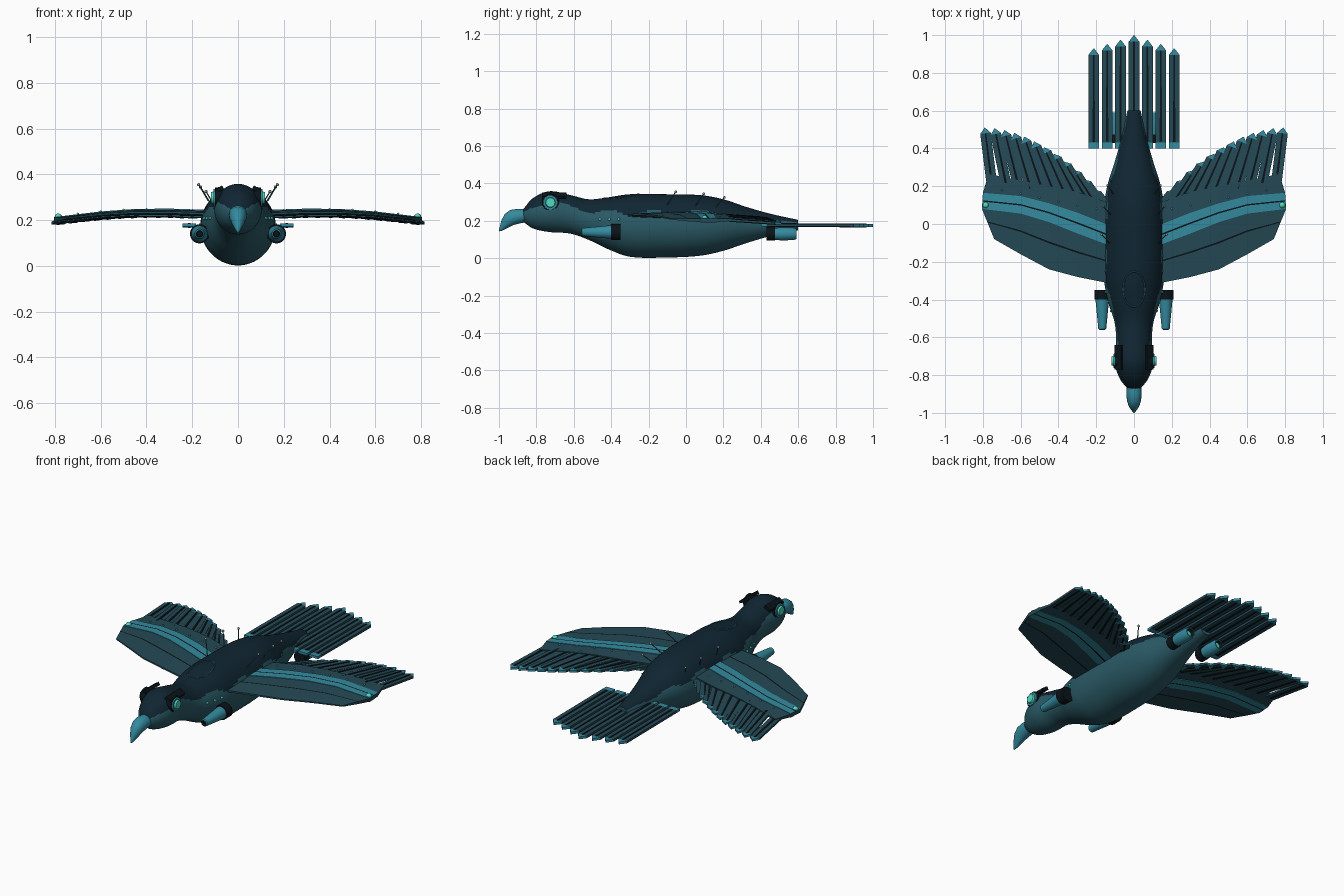
import bpy, bmesh, math
from mathutils import Vector

if "Cube" in bpy.data.objects:
    bpy.data.objects.remove(bpy.data.objects["Cube"])

def mat(name, c):
    m = bpy.data.materials.new(name)
    m.diffuse_color = (*c, 1)
    m.use_nodes = True
    m.node_tree.nodes["Principled BSDF"].inputs["Base Color"].default_value = m.diffuse_color
    return m

NAVY = mat("dark navy", (.005, .019, .032))
TEAL = mat("body teal", (.023, .102, .133))
WING = mat("wing teal", (.018, .067, .092))
ACC = mat("accent blue", (.034, .255, .345))
BLACK = mat("near black", (.003, .007, .010))
GLOW = mat("aqua glow", (.08, .70, .51))
PALE = mat("pale grey", (.22, .30, .28))

def loft(name, rings, mats, pick=lambda i, j: 0, angle=35):
    """Skin closed rings of points, cap both ends; pick(i, j) gives the colour slot."""
    bm = bmesh.new()
    R = [[bm.verts.new(p) for p in r] for r in rings]
    n = len(R[0])
    for i in range(len(R) - 1):
        for j in range(n):
            k = (j + 1) % n
            f = bm.faces.new((R[i][j], R[i][k], R[i + 1][k], R[i + 1][j]))
            f.material_index = pick(i, j)
    bm.faces.new(R[0][::-1]).material_index = pick(0, 0)
    bm.faces.new(R[-1]).material_index = pick(len(R) - 2, 0)
    bmesh.ops.remove_doubles(bm, verts=bm.verts, dist=1e-5)
    bmesh.ops.recalc_face_normals(bm, faces=bm.faces)
    me = bpy.data.meshes.new(name)
    bm.to_mesh(me)
    bm.free()
    for m in mats:
        me.materials.append(m)
    ob = bpy.data.objects.new(name, me)
    bpy.context.collection.objects.link(ob)
    bpy.ops.object.select_all(action='DESELECT')
    ob.select_set(True)
    bpy.context.view_layer.objects.active = ob
    if angle:
        bpy.ops.object.shade_smooth_by_angle(angle=math.radians(angle))
    return ob

def tube(name, path, mats, n=20, pick=lambda i, j: 0):
    """path: (centre, radius) pairs; rings stand across the overall direction."""
    d = (path[-1][0] - path[0][0]).normalized()
    u = d.orthogonal().normalized()
    v = d.cross(u)
    return loft(name, [[c + (u * math.cos(a) + v * math.sin(a)) * r
                for a in (2 * math.pi * k / n for k in range(n))] for c, r in path], mats, pick)

def lathe_y(name, x, z, prof, mats, slots):
    return tube(name, [(Vector((x, y, z)), r) for y, r in prof], mats, 24, lambda i, j: slots[i])

def ball(name, p, r, m):
    tube(name, [(Vector(p) + Vector((0, 0, -r * math.cos(math.pi * k / 6))),
                 r * math.sin(math.pi * k / 6)) for k in range(7)], [m], 10)

def interp(tab, y):
    """Smooth (Catmull-Rom) lookup in rows of (y, values...)."""
    i = max(k for k in range(len(tab) - 1) if k == 0 or tab[k][0] <= y)
    p = [tab[min(max(i + d, 0), len(tab) - 1)] for d in (-1, 0, 1, 2)]
    t = (y - p[1][0]) / (p[2][0] - p[1][0])
    w = p[2][0] - p[1][0]
    out = []
    for c in range(1, len(tab[0])):
        m1 = (p[2][c] - p[0][c]) / (p[2][0] - p[0][0]) * w
        m2 = (p[3][c] - p[1][c]) / (p[3][0] - p[1][0]) * w
        out.append((2*t**3 - 3*t*t + 1) * p[1][c] + (t**3 - 2*t*t + t) * m1
                   + (3*t*t - 2*t**3) * p[2][c] + (t**3 - t*t) * m2)
    return out

# body and head: y, top z, bottom z, half width
BODY = [(-.87, .262, .195, .036), (-.82, .32, .16, .075), (-.73, .358, .14, .103),
        (-.62, .338, .132, .095), (-.52, .315, .098, .103), (-.42, .325, .05, .135),
        (-.30, .342, .008, .158), (-.1, .342, .004, .165), (.08, .337, .014, .16),
        (.2, .315, .04, .142), (.32, .275, .08, .105), (.45, .238, .118, .068),
        (.6, .205, .15, .035)]
NR, NS = 100, 72
ys = [-.87 + 1.47 * i / NR for i in range(NR + 1)]
rings = []
for y in ys:
    t, b, w = interp(BODY, y)
    rings.append([(w * math.cos(a), y, (t + b) / 2 + (t - b) / 2 * math.sin(a))
                  for a in (2 * math.pi * j / NS for j in range(NS))])

def body_slot(i, j):
    s = math.sin(2 * math.pi * (j + .5) / NS)
    return 0 if s > .42 + .09 * math.sin(ys[i] * 26) else 1
loft("body", rings, [NAVY, TEAL], body_slot, 60)

# hooked beak: y, z, half width, half height
BEAK = [(-.845, .228, .036, .034), (-.89, .226, .041, .038), (-.93, .218, .038, .040),
        (-.96, .20, .030, .036), (-.98, .178, .018, .026), (-.99, .16, .010, .015), (-1, .147, .002, .003)]
loft("beak", [[(w * math.cos(a), y - h * .25 * math.sin(a), z + h * math.sin(a))
               for a in (2 * math.pi * k / 20 for k in range(20))] for y, z, w, h in BEAK], [ACC], angle=60)

# ring hatch on the back, following the body surface
def on_back(x, y):
    t, b, w = interp(BODY, y)
    return Vector((x, y, (t + b) / 2 + (t - b) / 2 * math.sqrt(max(0, 1 - (x / w) ** 2))))
hatch = []
for k in range(41):
    a = 2 * math.pi * k / 40
    o = Vector((math.cos(a), math.sin(a), 0))
    c = on_back(.058 * o.x, -.345 + .093 * o.y)
    hatch.append([c + o * .004 * math.cos(q) + Vector((0, 0, .004 * math.sin(q)))
                  for q in (math.pi * m / 3 for m in range(6))])
loft("back_hatch_ring", hatch, [TEAL])

def feather(name, p0, p1, w, th, tip, mats, base=0):
    """Pointed flat feather with a dark shaft; slots: vane, accent."""
    p0, p1 = Vector(p0), Vector(p1)
    d = p1 - p0
    L = d.length
    side = Vector((d.y, -d.x, 0)).normalized()
    up = Vector((0, 0, 1))
    def bar(nm, stations, t, ms, pick):
        rs = [[p0 + d * f + side * sx * hw + up * sz * t / 2
               for sx, sz in ((-1, -1), (1, -1), (1, 1), (-1, 1))] for f, hw in stations]
        loft(nm, rs, ms, pick, 0)
    bar(name, [(0, w / 2), (base / L + .001, w / 2), (1 - tip / L, w / 2), (1, .001)], th, mats,
        lambda i, j: 1 if i == 2 or (i == 0 and base) else 0)
    bar(name + "_shaft", [(base / L + .01, w * .11), (1 - tip / L, w * .07)], th + .006, [BLACK], lambda i, j: 0)

# tail fan of parallel feathers
for k in range(-3, 4):
    feather(f"tail_feather_{k + 4}", (.071 * k, .4, .178),
            (.071 * k, (1, .975, .953, .93)[abs(k)], .175), .057, .014, .035, [WING, ACC], .03)

# wing outline lines from root to tip (x, y)
LEAD = [(.1, -.32), (.3, -.28), (.45, -.24), (.6, -.16), (.74, -.08)]
LO = [(.1, -.125), (.3, -.05), (.45, .01), (.6, .055), (.805, .08)]
HI = [(.1, -.02), (.3, .06), (.45, .11), (.6, .148), (.80, .165)]
TRAIL = [(.1, .10), (.3, .17), (.45, .20), (.6, .23), (.77, .265)]
ZS = [(0, .222), (.15, .228), (.35, .235), (.5, .232), (.65, .220), (.82, .200)]

def wz(x):
    return interp(ZS, x)[0]

def mix(a, b, f):
    return [(p[0] + (q[0] - p[0]) * f, p[1] + (q[1] - p[1]) * f) for p, q in zip(a, b)]

# chord lines with half thickness, and the colour of each band between them
CH = [(LEAD, .005), (mix(LEAD, LO, .55), .012), (mix(LEAD, LO, .59), .012), (LO, .014), (LO, .018),
      (mix(LO, HI, .46), .018), (mix(LO, HI, .54), .018), (HI, .018), (HI, .014), (TRAIL, .008)]
SLOT = [0, 2, 0, 1, 1, 2, 1, 1, 0]

for s, side in ((1, "right"), (-1, "left")):
    # wing panel with spar stripe
    wr = []
    for i in range(5):
        k = 1 - .09 * i
        top = [(s * l[i][0], l[i][1], wz(l[i][0]) + h * k) for l, h in CH]
        bot = [(s * l[i][0], l[i][1], wz(l[i][0]) - h * k) for l, h in CH]
        wr.append(top + bot[::-1])
    nc = len(CH)
    def wing_slot(i, j):
        if j < nc - 1:
            return SLOT[j]
        return SLOT[2 * nc - 2 - j] if nc <= j < 2 * nc - 1 else 0
    loft(f"{side}_wing", wr, [WING, ACC, BLACK], wing_slot, 0)
    # trailing feathers
    N = 12
    for k in range(N):
        t = k / (N - 1)
        tx = .215 + .575 * t
        ty = .18 + .33 * (1 - (1 - t) ** 1.9)
        bx = tx - .035 - .13 * (1 - t) ** .7 * min(1, .45 + 2 * t)
        by = .06 + .17 * t
        feather(f"{side}_wing_feather_{k + 1}", (s * bx, by, wz(bx) - .002 - .002 * (k % 2)),
                (s * tx, ty, wz(tx) - .018), .056, .012, .03, [WING, ACC])
    # wing tip light and small marker studs
    ball(f"{side}_wing_tip_light", (s * .785, .10, wz(.785) + .008), .017, GLOW)
    for k in range(6):
        x = .2 + .1 * k
        ball(f"{side}_wing_stud_{k + 1}", (s * x, .08 + .2 * (x - .2), wz(x) + .013), .005, GLOW)
    # eye: dark socket, accent ring, glowing lens
    def disc(nm, x0, x1, r0, r1, m):
        c = Vector((0, -.725, .298))
        tube(nm, [(c + Vector((s * x0, 0, 0)), r0), (c + Vector((s * x1, 0, 0)), r1)], [m], 28)
    disc(f"{side}_eye_socket", .07, .101, .047, .045, BLACK)
    disc(f"{side}_eye_ring", .09, .108, .040, .038, ACC)
    disc(f"{side}_eye_lens", .09, .118, .032, .024, GLOW)
    # brow plate above the eye
    loft(f"{side}_brow", [[(s * x, y, z) for x, z in ((.06, .335), (.098, .318), (.102, .33), (.07, .352))]
                          for y in (-.77, -.64)], [BLACK], angle=0)
    # cheek lights
    for k in range(3):
        y = -.46 + .05 * k
        t, b, w = interp(BODY, y)
        ball(f"{side}_cheek_light_{k + 1}", (s * w * .99, y, .208), .007, GLOW)
    # front pod and rear thruster
    lathe_y(f"{side}_front_pod", s * .168, .14,
            [(-.545, 0), (-.545, .012), (-.56, .015), (-.555, .021), (-.40, .036), (-.40, .042), (-.35, .042), (-.35, 0)],
            [ACC, BLACK], [1, 1, 0, 0, 1, 1, 1])
    lathe_y(f"{side}_thruster", s * .10, .13,
            [(.43, 0), (.43, .036), (.475, .036), (.475, .031), (.51, .035), (.575, .033),
             (.59, .028), (.59, .022), (.57, .02), (.57, 0)],
            [ACC, BLACK, GLOW], [1, 1, 1, 0, 0, 0, 0, 1, 2])
    # antennae with round tips
    for k, (x, y, z, h) in enumerate(((.13, -.10, .285, .07), (.125, .05, .28, .065), (.11, .16, .275, .05))):
        a, b = Vector((s * x, y, z)), Vector((s * (x + h * .6), y + .045, z + h))
        tube(f"{side}_antenna_{k + 1}", [(a, .003), (b, .0025)], [TEAL], 8)
        ball(f"{side}_antenna_tip_{k + 1}", b, .007, PALE)
    # shoulder studs along the flank
    for k in range(7):
        y = -.25 + .08 * k
        t, b, w = interp(BODY, y)
        ball(f"{side}_flank_stud_{k + 1}", (s * w * .92, y, (t + b) / 2 + (t - b) * .196), .005, ACC)
